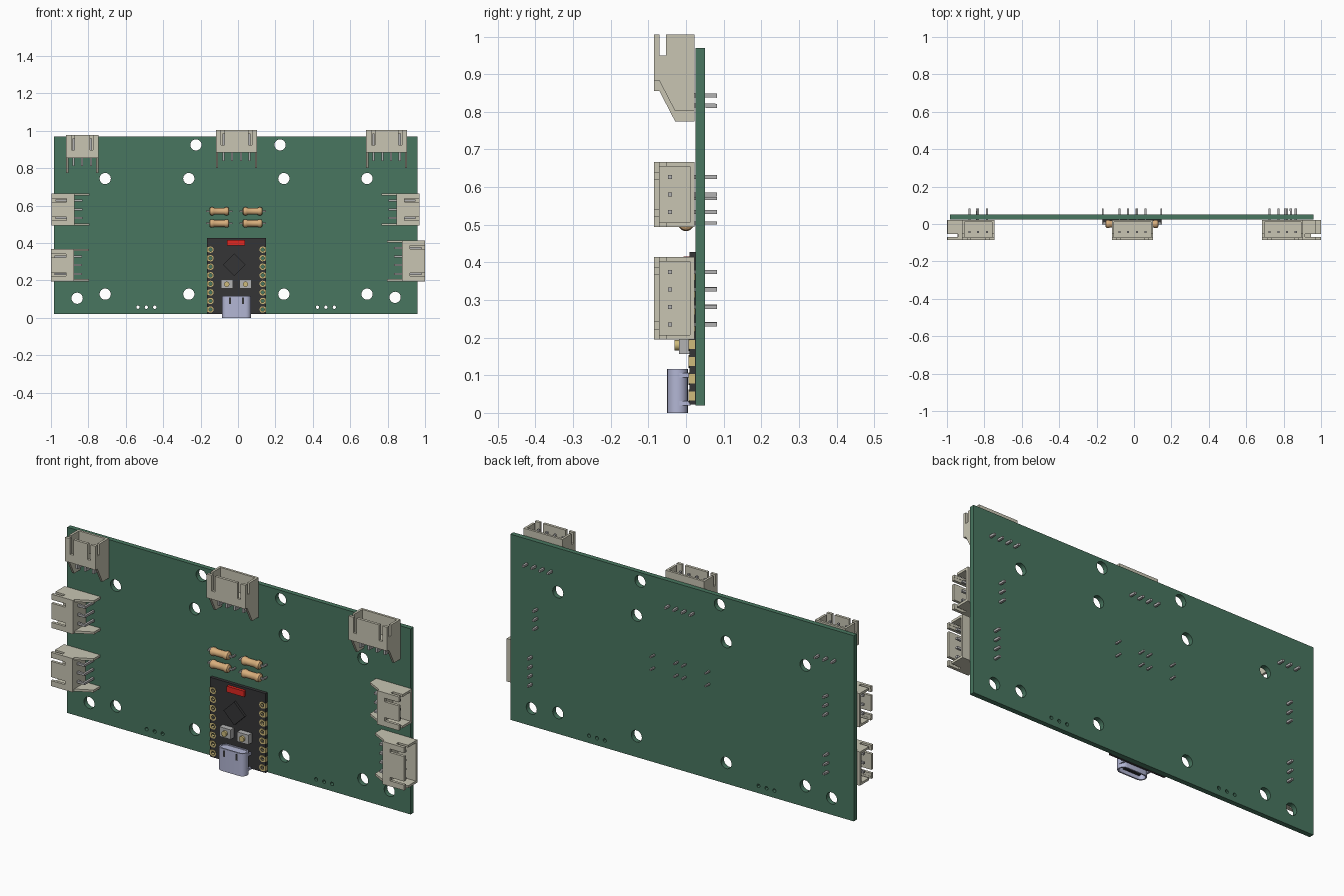
import bpy, bmesh
from math import cos, sin, pi
from mathutils import Matrix, Vector

if "Cube" in bpy.data.objects:
    bpy.data.objects.remove(bpy.data.objects["Cube"])


def mat(name, r, g, b):
    m = bpy.data.materials.new(name)
    m.diffuse_color = (r, g, b, 1)
    m.use_nodes = True
    m.node_tree.nodes["Principled BSDF"].inputs["Base Color"].default_value = m.diffuse_color
    return m


GREEN = mat("green_board", 0.065, 0.18, 0.115)
CREAM = mat("cream_plastic", 0.58, 0.56, 0.45)
BLACK = mat("black_board", 0.035, 0.035, 0.037)
GOLD = mat("gold", 0.62, 0.5, 0.2)
RED = mat("red", 0.75, 0.02, 0.015)
LAVENDER = mat("lavender_steel", 0.45, 0.47, 0.66)
TAN = mat("tan_ceramic", 0.68, 0.42, 0.2)
STEEL = mat("steel", 0.45, 0.45, 0.45)


def finish(name, bm, material, matrix=Matrix(), smooth=False):
    bmesh.ops.recalc_face_normals(bm, faces=bm.faces)
    me = bpy.data.meshes.new(name)
    bm.to_mesh(me)
    bm.free()
    ob = bpy.data.objects.new(name, me)
    ob.matrix_world = matrix
    me.materials.append(material)
    bpy.context.collection.objects.link(ob)
    if smooth:
        bpy.ops.object.select_all(action='DESELECT')
        ob.select_set(True)
        bpy.context.view_layer.objects.active = ob
        bpy.ops.object.shade_smooth_by_angle()
    return ob


def box(bm, x0, x1, y0, y1, z0, z1):
    m = Matrix.Translation(((x0 + x1) / 2, (y0 + y1) / 2, (z0 + z1) / 2))
    m = m @ Matrix.Diagonal((x1 - x0, y1 - y0, z1 - z0, 1))
    bmesh.ops.create_cube(bm, size=1, matrix=m)


def prism(bm, pts, axis, a, b):
    """Extrude a profile along x (points are y,z) or y (points are x,z)."""
    place = (lambda p, t: (t, p[0], p[1])) if axis == 'x' else (lambda p, t: (p[0], t, p[1]))
    lo = [bm.verts.new(place(p, a)) for p in pts]
    hi = [bm.verts.new(place(p, b)) for p in pts]
    bm.faces.new(lo)
    bm.faces.new(hi)
    for i in range(len(pts)):
        j = (i + 1) % len(pts)
        bm.faces.new((lo[i], lo[j], hi[j], hi[i]))


def lathe(bm, profile, matrix, n=20):
    """Revolve (radius, height) points about local z."""
    rings = [[bm.verts.new(matrix @ Vector((r * cos(2*pi*k/n), r * sin(2*pi*k/n), h)))
              for k in range(n)] for r, h in profile]
    for a, b in zip(rings, rings[1:]):
        for k in range(n):
            bm.faces.new((a[k], a[(k+1) % n], b[(k+1) % n], b[k]))
    bm.faces.new(rings[0])
    bm.faces.new(rings[-1])


def circle(x, y, r, n=24):
    return [(x + r * cos(2*pi*k/n), y + r * sin(2*pi*k/n)) for k in range(n)]


def rect(x0, x1, y0, y1):
    return [(x0, y0), (x1, y0), (x1, y1), (x0, y1)]


def stadium(cx, cy, half_w, r, n=10):
    return [(cx + s * (half_w - r) + r * cos(a), cy + r * sin(a))
            for s, start in ((1, -pi/2), (-1, pi/2))
            for a in [start + pi * k / n for k in range(n + 1)]]


def plate(name, loops, a, b, material, upright=True):
    """Filled outline with holes; upright plates lie in xz, others in xy."""
    cu = bpy.data.curves.new(name, 'CURVE')
    cu.dimensions, cu.fill_mode, cu.extrude = '2D', 'BOTH', (b - a) / 2
    for loop in loops:
        sp = cu.splines.new('POLY')
        sp.points.add(len(loop) - 1)
        for p, (x, y) in zip(sp.points, loop):
            p.co = (x, y, 0, 1)
        sp.use_cyclic_u = True
    cu.materials.append(material)
    ob = bpy.data.objects.new(name, cu)
    bpy.context.collection.objects.link(ob)
    mid = (a + b) / 2
    ob.location = (0, mid, 0) if upright else (0, 0, mid)
    if upright:
        ob.rotation_euler = (pi / 2, 0, 0)
    bpy.ops.object.select_all(action='DESELECT')
    ob.select_set(True)
    bpy.context.view_layer.objects.active = ob
    bpy.ops.object.convert(target='MESH')
    bpy.ops.object.shade_smooth_by_angle()


# main circuit board with mounting and wire holes
big = [(-.225, .925), (.225, .925), (-.86, .105), (.84, .11)]
big += [(x, z) for x in (-.71, -.263, .245, .69) for z in (.745, .127)]
small = [(x + d, .057) for x in (-.49, .47) for d in (-.045, 0, .045)]
plate("circuit_board", [rect(-.985, .96, .02, .97)] + [circle(x, z, .03) for x, z in big]
      + [circle(x, z, .009, 12) for x, z in small], .025, .05, GREEN)


# side-entry connectors: local z points out of the opening, which sits at z = 0
def connector(tag, pins, matrix):
    h = .0233 * pins + .0165
    t = .012
    bm = bmesh.new()
    side = [(.022, 0), (-.053, 0), (-.053, -.055), (-.070, -.055), (-.070, 0), (-.085, 0),
            (-.085, -.122), (-.071, -.122), (-.029, -.203), (.022, -.203)]
    for s in (-1, 1):
        prism(bm, side, 'x', s * h, s * (h - t))
    a, b, d = h - .028, h - .046, -.08
    front = [(-h + t, 0), (-a, 0), (-a, d), (-b, d), (-b, 0), (b, 0), (b, d), (a, d), (a, 0),
             (h - t, 0), (h - t, -.122), (-h + t, -.122)]
    prism(bm, front, 'y', -.085, -.071)
    box(bm, -h + t, h - t, .010, .022, -.122, 0)
    box(bm, -h + t, h - t, -.071, .010, -.122, -.1)
    finish("connector_housing_" + tag, bm, CREAM, matrix)
    bm = bmesh.new()
    r = .0055
    for i in range(pins):
        x = (i - (pins - 1) / 2) * .0465
        path = [(-.043 - r, -.02), (-.043 + r, -.02), (-.043 + r, -.16 + r), (.083, -.162 + r),
                (.083, -.162 - r), (-.043 - r, -.16 - r)]
        prism(bm, path, 'x', x - r, x + r)
    finish("connector_pins_" + tag, bm, STEEL, matrix)


for tag, pins, x, z, turn in (
        ("top_left", 3, -.833, .978, 0), ("top_middle", 4, -.008, 1.005, 0),
        ("top_right", 4, .795, 1.005, 0), ("left_upper", 3, -.997, .58, -1),
        ("left_lower", 3, -1.0, .282, -1), ("right_upper", 3, .97, .58, 1),
        ("right_lower", 4, 1.0, .305, 1)):
    connector(tag, pins, Matrix.Translation((x, 0, z)) @ Matrix.Rotation(turn * pi / 2, 4, 'Y'))

# resistors with bent leads
half = [(.012, -.053), (.019, -.049), (.022, -.042), (.022, -.034), (.018, -.026)]
profile = half + [(r, -h) for r, h in reversed(half)]
for i, (x, z) in enumerate([(x, z) for x in (-.1, .078) for z in (.57, .505)]):
    bm = bmesh.new()
    lathe(bm, profile, Matrix.Translation((x, 0, z)) @ Matrix.Rotation(pi / 2, 4, 'Y'))
    finish(f"resistor_body_{i}", bm, TAN, smooth=True)
    bm = bmesh.new()
    box(bm, x - .07, x + .07, -.004, .004, z - .004, z + .004)
    for s in (-1, 1):
        box(bm, x + s*.067 - .004, x + s*.067 + .004, -.004, .083, z - .004, z + .004)
    finish(f"resistor_leads_{i}", bm, STEEL)

# controller module board with plated edge pads
L, R = -.165, .15
pad_z = [.045 + .0457 * i for i in range(8)]
pads = [(s, x, z) for s, x in ((-1, L + .018), (1, R - .018)) for z in pad_z]
holes = [circle(x, z, .009, 16) for s, x, z in pads]
plate("module_board", [rect(L, R, .022, .428)] + holes, .009, .025, BLACK)
tabs = []
for s, x, z in pads:
    arc = [(x - s * .017 * cos(a), z + .017 * sin(a)) for a in [-pi/2 + pi*k/10 for k in range(11)]]
    edge = x + s * .019
    tabs.append(arc + [(edge, z + .012), (edge, z - .012)])
plate("module_pads", tabs + holes, .007, .024, GOLD)

# chip, antenna and push buttons
bm = bmesh.new()
prism(bm, [(-.08, .285), (-.02, .225), (.04, .285), (-.02, .345)], 'y', -.003, .01)
finish("chip", bm, BLACK)
bm = bmesh.new()
box(bm, -.06, .037, -.006, .01, .386, .416)
finish("antenna", bm, RED)
for i, x in enumerate((-.06, .04)):
    bm = bmesh.new()
    box(bm, x - .032, x + .032, -.019, .01, .156, .205)
    finish(f"button_case_{i}", bm, STEEL)
    bm = bmesh.new()
    lathe(bm, [(.014, 0), (.014, .012)],
          Matrix.Translation((x, -.018, .18)) @ Matrix.Rotation(pi / 2, 4, 'X'))
    finish(f"button_cap_{i}", bm, GOLD, smooth=True)

# usb port: open shell, closed back, inner tongue, solder legs and spring slots
cx, cy = -.008, -.0225
plate("port_shell", [stadium(cx, cy, .077, .0275), stadium(cx, cy, .07, .0205)],
      0, .116, LAVENDER, False)
plate("port_back", [stadium(cx, cy, .0705, .021)], .085, .113, LAVENDER, False)
bm = bmesh.new()
box(bm, cx - .046, cx + .046, cy - .006, cy + .006, .008, .09)
finish("port_tongue", bm, BLACK)
bm = bmesh.new()
for s in (-1, 1):
    for z in (.025, .1):
        box(bm, cx + s*.072 - .005, cx + s*.072 + .005, -.018, .012, z - .006, z + .006)
finish("port_legs", bm, LAVENDER)
bm = bmesh.new()
for s in (-1, 1):
    box(bm, cx + s*.035 - .005, cx + s*.035 + .005, -.0508, -.047, .075, .108)
finish("port_spring_slots", bm, BLACK)
